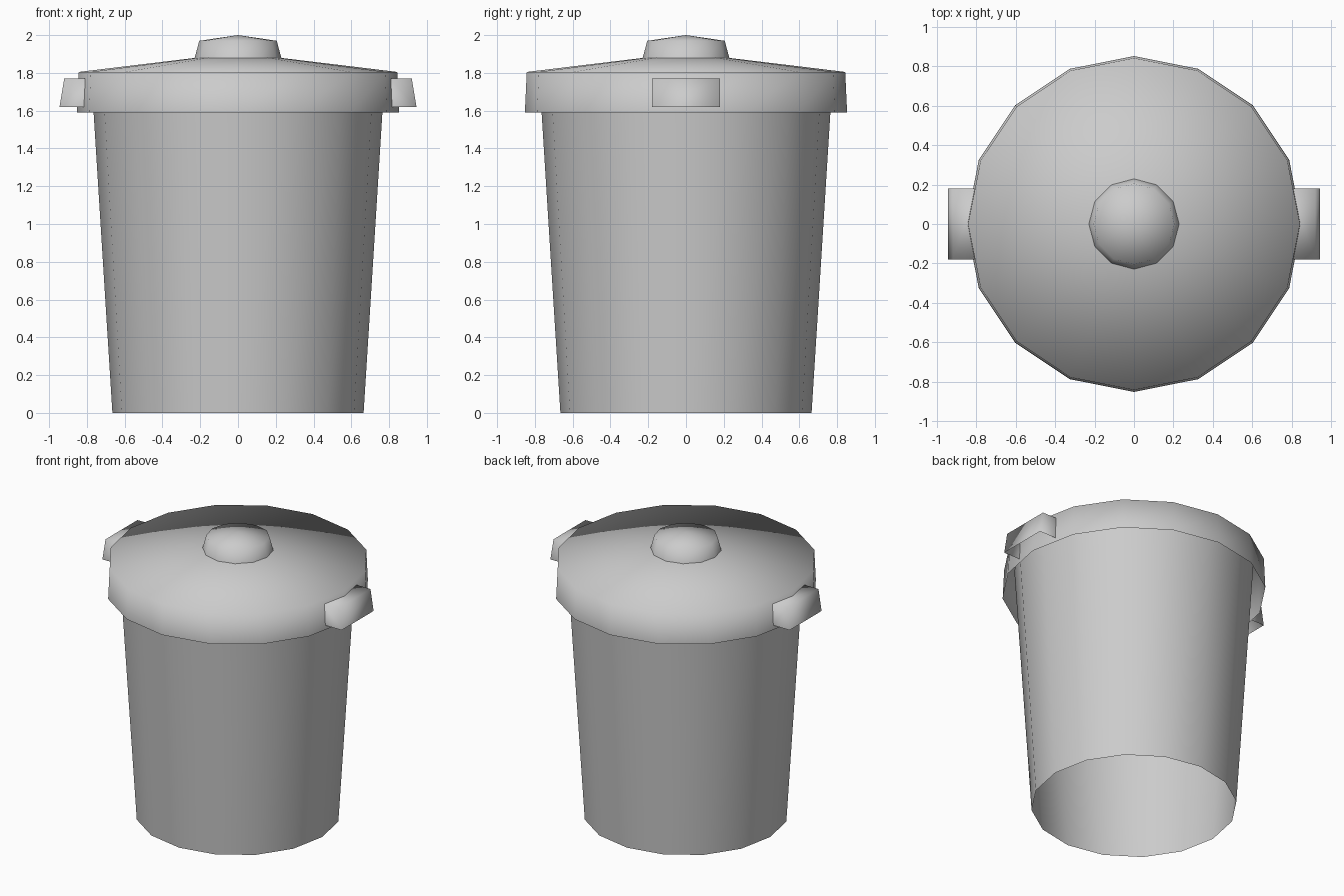
import bpy
import bmesh
import math

if "Cube" in bpy.data.objects:
    bpy.data.objects.remove(bpy.data.objects["Cube"])

grey = bpy.data.materials.new("plain grey")
grey.diffuse_color = (0.6, 0.6, 0.6, 1)
grey.use_nodes = True
grey.node_tree.nodes["Principled BSDF"].inputs["Base Color"].default_value = grey.diffuse_color


def finish(name, bm):
    """Turn a bmesh into a smooth grey object."""
    mesh = bpy.data.meshes.new(name)
    for f in bm.faces:
        f.smooth = True
    bm.to_mesh(mesh)
    bm.free()
    mesh.materials.append(grey)
    obj = bpy.data.objects.new(name, mesh)
    bpy.context.collection.objects.link(obj)
    return obj


def lathe(name, profile, sides, apex=None):
    """Stack rings of (radius, height), optionally closed to a top point."""
    bm = bmesh.new()
    rings = [[bm.verts.new((r * math.cos(math.tau * i / sides),
                            r * math.sin(math.tau * i / sides), z))
              for i in range(sides)] for r, z in profile]
    for lo, hi in zip(rings, rings[1:]):
        for i in range(sides):
            j = (i + 1) % sides
            bm.faces.new((lo[i], lo[j], hi[j], hi[i]))
    if apex is not None:
        tip = bm.verts.new((0, 0, apex))
        for i in range(sides):
            bm.faces.new((rings[-1][i], rings[-1][(i + 1) % sides], tip))
    return finish(name, bm)


# Tapered open body, running up inside the lid
lathe("bin_body", [(0.665, 0), (0.777, 1.79)], 16)

# Lid skirt and shallow cone, open underneath
lathe("lid", [(0.853, 1.59), (0.843, 1.805)], 16, apex=1.907)

# Knob on the lid
lathe("lid_knob", [(0.232, 1.87), (0.205, 1.97)], 12, apex=2.0)

# Hooded side handles: top, outer face and two ends
for side, name in ((1, "right_handle"), (-1, "left_handle")):
    bm = bmesh.new()
    section = [(0.80, 1.77), (0.92, 1.77), (0.945, 1.62), (0.815, 1.62)]
    a, b = [[bm.verts.new((side * x, y, z)) for x, z in section]
            for y in (-0.18, 0.18)]
    bm.faces.new(a)
    bm.faces.new(b[::-1])
    for i in (0, 1):
        bm.faces.new((a[i + 1], a[i], b[i], b[i + 1]))
    if side < 0:
        bmesh.ops.reverse_faces(bm, faces=bm.faces)
    finish(name, bm)
